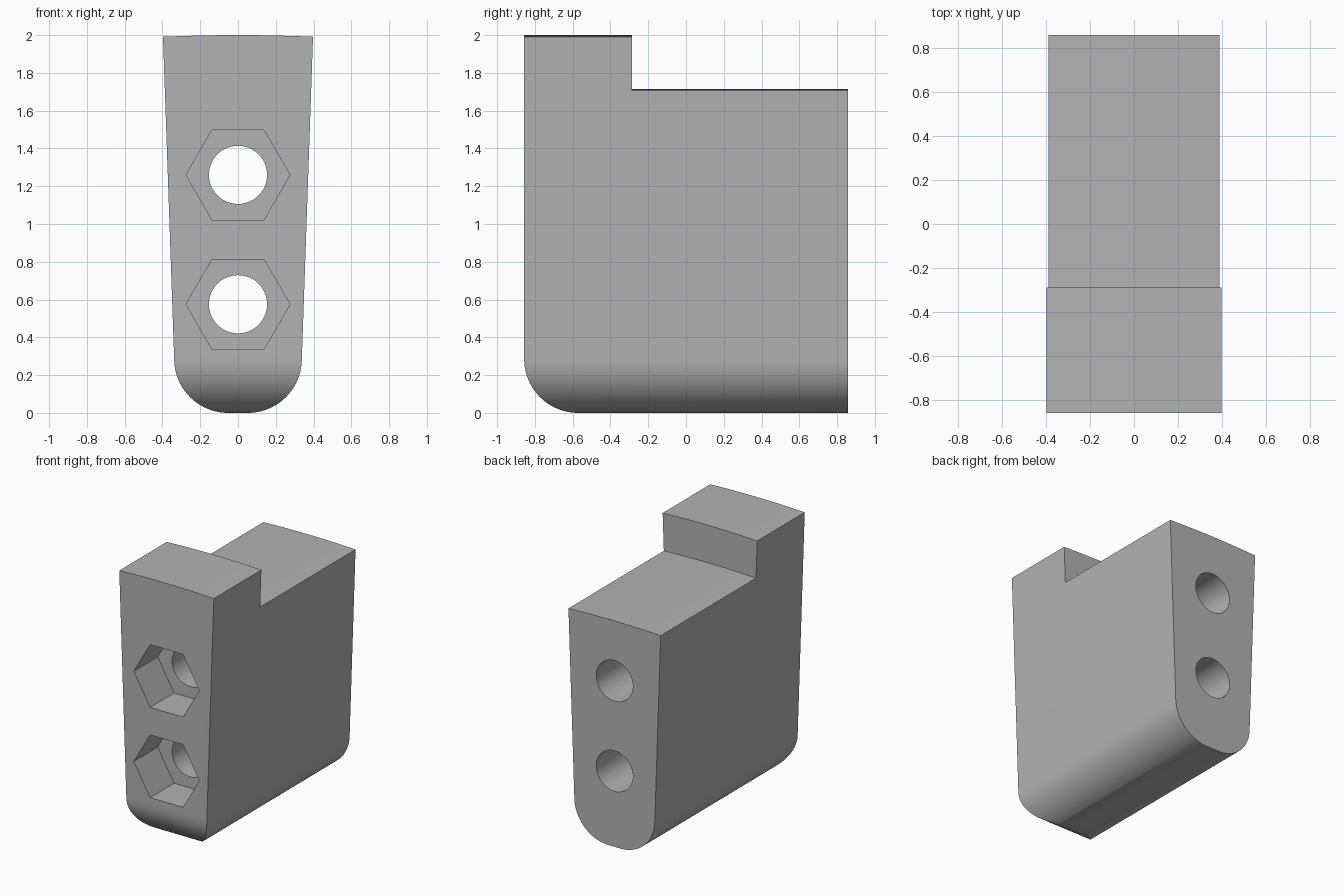
import bpy, bmesh, math
from mathutils import Vector

cube = bpy.data.objects.get("Cube")
if cube:
    bpy.data.objects.remove(cube, do_unlink=True)

grey = bpy.data.materials.new("plain grey")
grey.use_nodes = True
colour = (0.45, 0.45, 0.45, 1)
grey.diffuse_color = colour
grey.node_tree.nodes["Principled BSDF"].inputs["Base Color"].default_value = colour

FRONT, BACK, STEP_Y = -0.857, 0.857, -0.287
TOP, STEP_Z = 2.0, 1.715
FILLET = 0.286
CROWN = 9.0           # radius of the gently arched tops


def side_x(z):
    return 0.338 + 0.0347 * (z - FILLET)


def arc(cx, cz, r, start, end, steps):
    angles = [math.radians(start + (end - start) * i / steps) for i in range(steps + 1)]
    return [(cx + r * math.cos(a), cz + r * math.sin(a)) for a in angles]


def crown(top, half, steps=16):
    xs = [half - 2 * half * i / steps for i in range(steps + 1)]
    return [(x, top - CROWN + math.sqrt(CROWN ** 2 - x * x)) for x in xs]


def prism(name, profile, axis, start, end):
    """Extrude a (horizontal, z) profile along the x or y axis."""
    bm = bmesh.new()
    def place(h, z):
        return Vector((h, start, z)) if axis == "y" else Vector((start, h, z))
    face = bm.faces.new([bm.verts.new(place(h, z)) for h, z in profile])
    move = Vector((0, end - start, 0)) if axis == "y" else Vector((end - start, 0, 0))
    made = bmesh.ops.extrude_face_region(bm, geom=[face])
    bmesh.ops.translate(bm, vec=move, verts=[v for v in made["geom"] if isinstance(v, bmesh.types.BMVert)])
    bmesh.ops.recalc_face_normals(bm, faces=bm.faces)
    mesh = bpy.data.meshes.new(name)
    bm.to_mesh(mesh)
    bm.free()
    mesh.materials.append(grey)
    obj = bpy.data.objects.new(name, mesh)
    bpy.context.collection.objects.link(obj)
    return obj


def combine(target, cutter, operation):
    cutter.hide_render = True
    mod = target.modifiers.new("cut", "BOOLEAN")
    mod.operation, mod.solver, mod.object = operation, "EXACT", cutter
    bpy.context.view_layer.objects.active = target
    bpy.ops.object.modifier_apply(modifier=mod.name)
    bpy.data.objects.remove(cutter, do_unlink=True)


# Tapered body with rounded bottom and arched top
inner = side_x(FILLET) - FILLET
profile = (arc(-inner, FILLET, FILLET, 180, 270, 20)
           + arc(inner, FILLET, FILLET, 270, 360, 20)
           + crown(TOP, side_x(TOP - 0.009)))
body = prism("clamp_block", profile, "y", FRONT, BACK)

# Rounded lower front edge
outline = arc(FRONT + FILLET, FILLET, FILLET, 180, 270, 20) + [(1, 0), (1, 3), (FRONT, 3)]
outline = [(y, -0.1 if z < 0 else z) for y, z in outline]
corner = [(FRONT - 0.1, FILLET)] + arc(FRONT + FILLET, FILLET, FILLET, 180, 270, 20)
corner += [(FRONT + FILLET, -0.1), (FRONT - 0.1, -0.1)]
combine(body, prism("front_round_cutter", corner, "x", -1, 1), "DIFFERENCE")

# Lower rear step, arched like the top
step = crown(STEP_Z, 0.6) + [(-0.6, 3), (0.6, 3)]
combine(body, prism("step_cutter", step, "y", STEP_Y, 1), "DIFFERENCE")

# Bolt holes with hexagonal nut pockets
for z in (0.575, 1.26):
    hole = arc(0, z, 0.154, 0, 360, 48)[:-1]
    combine(body, prism("hole_cutter", hole, "y", -1, 1), "DIFFERENCE")
    nut = arc(0, z, 0.275, 0, 360, 6)[:-1]
    combine(body, prism("nut_cutter", nut, "y", -1, FRONT + FILLET), "DIFFERENCE")

# Smooth the curved faces and keep the edges sharp
bpy.ops.object.select_all(action="DESELECT")
body.select_set(True)
bpy.context.view_layer.objects.active = body
bpy.ops.object.shade_smooth_by_angle(angle=math.radians(20))
